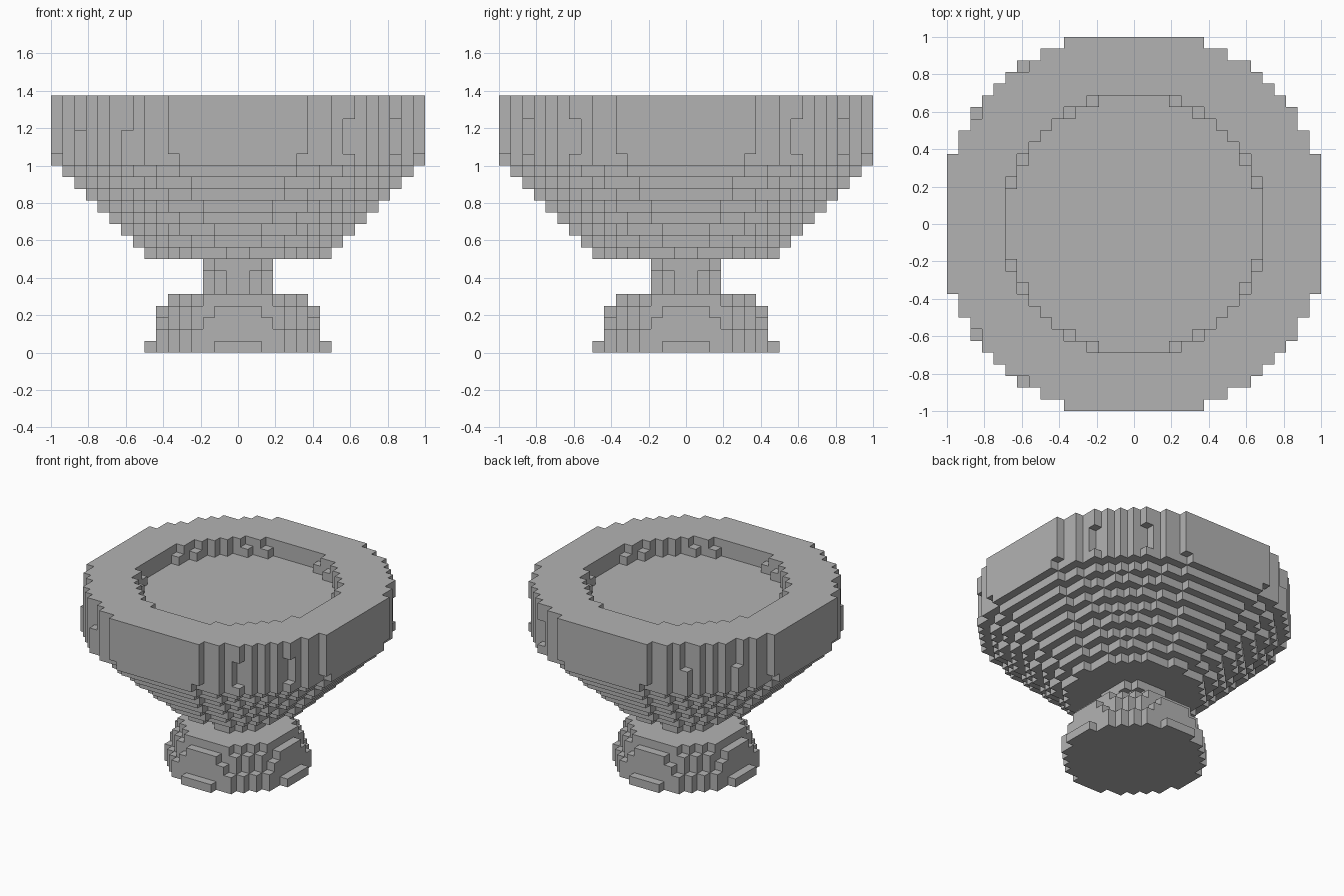
import bpy
import bmesh
from mathutils import Vector

UNIT = 1 / 16          # edge length of one block
GRID = range(-16, 16)
RIM_BASE, FLOOR, TOP = 16, 20, 22   # layer numbers

cube = bpy.data.objects.get("Cube")
if cube:
    bpy.data.objects.remove(cube, do_unlink=True)

stone = bpy.data.materials.new("grey stone")
stone.use_nodes = True
grey = (0.45, 0.45, 0.45, 1)
stone.diffuse_color = grey
stone.node_tree.nodes["Principled BSDF"].inputs["Base Color"].default_value = grey


def disc(layer, limit, hole=0):
    """Blocks of one layer whose squared distance from the axis fits."""
    cells = set()
    for i in GRID:
        for j in GRID:
            d = (i + 0.5) ** 2 + (j + 0.5) ** 2
            if hole < d <= limit:
                cells.add((i, j, layer))
    return cells


# Foot: stepped dome
foot = set()
for layer, limit in enumerate((59, 55, 49, 45, 38)):
    foot |= disc(layer, limit)

# Stem: narrow column that widens slightly under the bowl
stem = disc(5, 7) | disc(6, 7) | disc(7, 9)

# Bowl: flaring steps, then a straight rim around a shallow basin
bowl = set()
for layer in range(8, RIM_BASE + 1):
    bowl |= disc(layer, (7.6 + 1.1 * (layer - 8)) ** 2)
for layer in range(RIM_BASE + 1, TOP):
    hole = 0
    if layer == FLOOR:
        hole = 118
    elif layer > FLOOR:
        hole = 125
    bowl |= disc(layer, 271, hole)

# Chipped corner blocks on the rim
for a, b in ((9, 13), (13, 9)):
    for i in (a, -a - 1):
        for j in (b, -b - 1):
            layers = (16, 20, 21) if i > 0 else (16, 17, 18)
            bowl |= {(i, j, k) for k in layers}

solid = foot | stem | bowl


def build(name, cells):
    """Skin the outside of a set of blocks."""
    bm = bmesh.new()
    corners = {}

    def corner(p):
        key = tuple(round(c) for c in p)
        if key not in corners:
            corners[key] = bm.verts.new(Vector(key) * UNIT)
        return corners[key]

    for cell in sorted(cells):
        for axis in range(3):
            for side in (0, 1):
                step = Vector((0, 0, 0))
                step[axis] = 2 * side - 1
                beside = Vector(cell) + step
                if tuple(int(c) for c in beside) in solid:
                    continue
                u, v = Vector((0, 0, 0)), Vector((0, 0, 0))
                u[(axis + 1) % 3] = 1
                v[(axis + 2) % 3] = 1
                start = Vector(cell)
                start[axis] += side
                loop = [start, start + u, start + u + v, start + v]
                if not side:
                    loop.reverse()
                bm.faces.new([corner(p) for p in loop])
    mesh = bpy.data.meshes.new(name)
    bm.to_mesh(mesh)
    bm.free()
    mesh.materials.append(stone)
    obj = bpy.data.objects.new(name, mesh)
    bpy.context.collection.objects.link(obj)


build("foot", foot)
build("stem", stem)
build("bowl", bowl)
